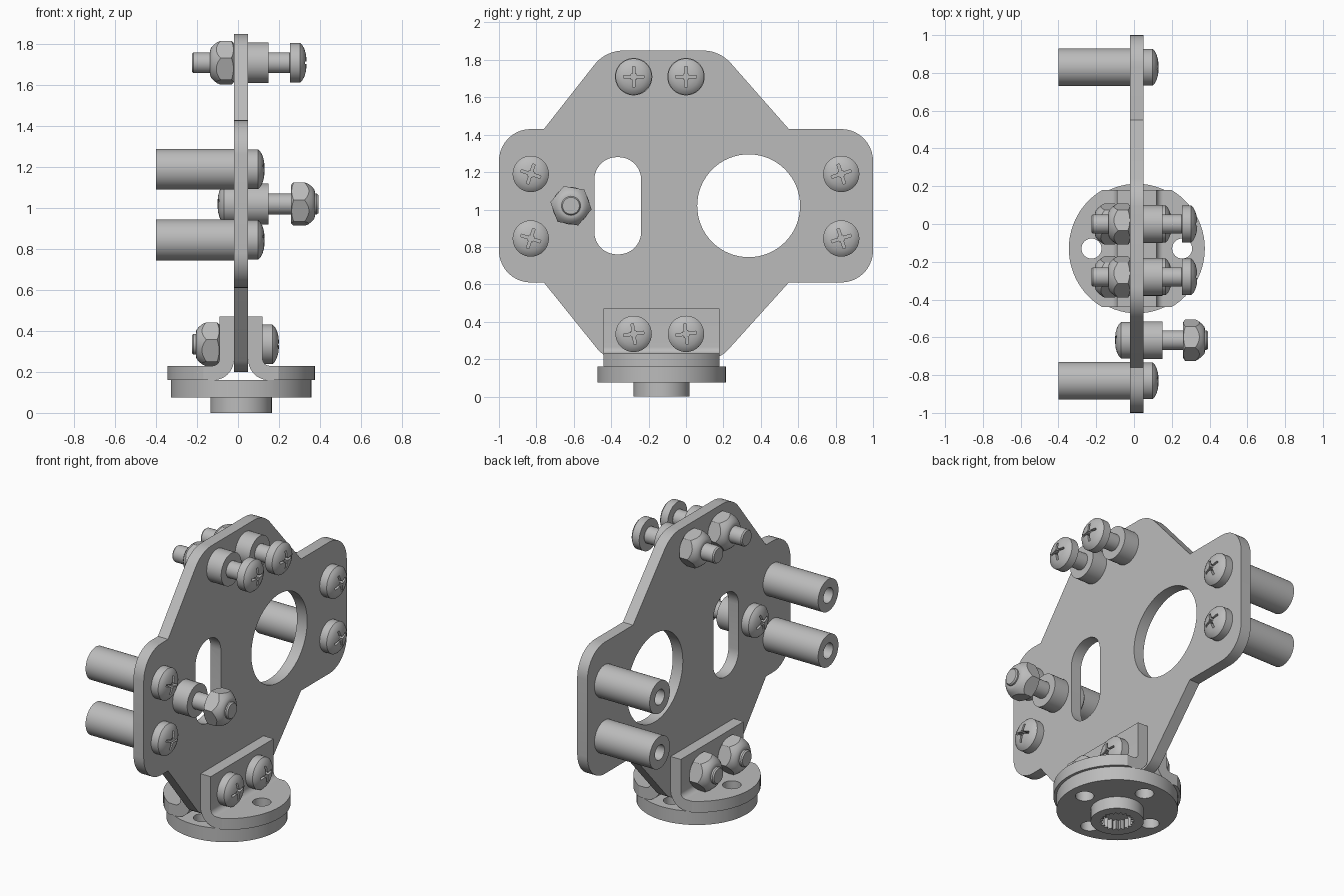
import bpy, bmesh, math
from mathutils import Matrix, Vector

cube = bpy.data.objects.get("Cube")
if cube:
    bpy.data.objects.remove(cube, do_unlink=True)

steel = bpy.data.materials.new("grey metal")
steel.use_nodes = True
GREY = (0.5, 0.5, 0.5, 1)
steel.diffuse_color = GREY
steel.node_tree.nodes["Principled BSDF"].inputs["Base Color"].default_value = GREY

CX, CY = 0.015, -0.13          # centre of the plate thickness and of the base
FRONT, BACK = 0.05, -0.02      # plate surfaces


def add(name, verts, faces):
    bm = bmesh.new()
    vs = [bm.verts.new(v) for v in verts]
    for f in faces:
        bm.faces.new([vs[i] for i in f])
    bmesh.ops.recalc_face_normals(bm, faces=bm.faces)
    mesh = bpy.data.meshes.new(name)
    bm.to_mesh(mesh)
    bm.free()
    mesh.materials.append(steel)
    ob = bpy.data.objects.new(name, mesh)
    bpy.context.collection.objects.link(ob)
    return ob


def prism(name, outline, axis, lo, hi):
    """Extrude a 2D outline along an axis."""
    put = {"x": lambda a, b, h: (h, a, b),
           "y": lambda a, b, h: (a, h, b),
           "z": lambda a, b, h: (a, b, h)}[axis]
    n = len(outline)
    verts = [put(a, b, h) for h in (lo, hi) for a, b in outline]
    faces = [list(range(n)), list(range(n, 2 * n))]
    faces += [[i, (i + 1) % n, n + (i + 1) % n, n + i] for i in range(n)]
    return add(name, verts, faces)


def lathe(name, profile, n=40):
    """Revolve (x, radius) points around the x axis, capped at both ends."""
    verts = [(x, r * math.cos(math.tau * i / n), r * math.sin(math.tau * i / n))
             for x, r in profile for i in range(n)]
    last = (len(profile) - 1) * n
    faces = [list(range(n)), list(range(last, last + n))]
    for k in range(0, last, n):
        faces += [[k + i, k + (i + 1) % n, k + n + (i + 1) % n, k + n + i] for i in range(n)]
    return add(name, verts, faces)


def circle(a, b, r, n=48, turn=0.0):
    return [(a + r * math.cos(turn + math.tau * i / n),
             b + r * math.sin(turn + math.tau * i / n)) for i in range(n)]


def rounded(corners, steps=10):
    """Round each (a, b, radius) corner of a polygon."""
    out = []
    for i, (a, b, r) in enumerate(corners):
        p = Vector((a, b))
        if r == 0:
            out.append((a, b))
            continue
        u = (Vector(corners[i - 1][:2]) - p).normalized()
        v = (Vector(corners[(i + 1) % len(corners)][:2]) - p).normalized()
        half = u.angle(v) / 2
        c = p + (u + v).normalized() * (r / math.sin(half))
        s = p + u * (r / math.tan(half)) - c
        e = p + v * (r / math.tan(half)) - c
        sweep = s.angle_signed(e)
        a0 = math.atan2(s.y, s.x)
        for k in range(steps + 1):
            t = a0 - sweep * k / steps
            out.append((c.x + r * math.cos(t), c.y + r * math.sin(t)))
    return out


def cut(ob, tool, op="DIFFERENCE"):
    """Apply a boolean and remove the tool."""
    m = ob.modifiers.new("cut", "BOOLEAN")
    m.operation, m.solver, m.object = op, "EXACT", tool
    bpy.context.view_layer.update()
    mesh = bpy.data.meshes.new_from_object(
        ob.evaluated_get(bpy.context.evaluated_depsgraph_get()))
    ob.modifiers.clear()
    ob.data = mesh
    bpy.data.objects.remove(tool, do_unlink=True)


def smooth(ob):
    ob.data.shade_smooth()
    ob.data.set_sharp_from_angle(angle=math.radians(28))


# Main plate with a round window and a slot
half = [(0.31, 1.85, 0.2), (0.67, 1.43, 0)]
plate_outline = rounded([
    (-0.43, 1.85, 0.2), (0.18, 1.85, 0.2), (0.55, 1.43, 0), (1, 1.43, 0.17),
    (1, 0.61, 0.17), (0.55, 0.61, 0), (0.18, 0.2, 0.15), (-0.43, 0.2, 0.15),
    (-0.76, 0.61, 0), (-1, 0.61, 0.17), (-1, 1.43, 0.17), (-0.76, 1.43, 0)])
plate = prism("main_plate", plate_outline, "x", BACK, FRONT)
cut(plate, prism("window", circle(0.335, 1.02, 0.275, 64), "x", -1, 1))
cut(plate, prism("slot", rounded([(-0.49, 1.28, 0.12), (-0.24, 1.28, 0.12),
                                  (-0.24, 0.76, 0.12), (-0.49, 0.76, 0.12)]), "x", -1, 1))
smooth(plate)

# Angle brackets whose feet follow the round base
for side, name in ((1, "left_bracket"), (-1, "right_bracket")):
    shape = rounded([(0.035, 0.47, 0), (0.105, 0.47, 0), (0.105, 0.23, 0.035),
                     (0.4, 0.23, 0), (0.4, 0.16, 0), (0.035, 0.16, 0.1)])
    shape = [(CX + side * a, b) for a, b in shape]
    bracket = prism(name, shape, "y", CY - 0.31, CY + 0.31)
    cut(bracket, prism("trim", circle(CX, CY, 0.36, 72), "z", 0, 1), "INTERSECT")
    cut(bracket, prism("hole", circle(CX + side * 0.24, CY, 0.053, 32), "z", 0, 0.4))
    smooth(bracket)

# Round base with four holes, hub and toothed socket
base = prism("base_disc", circle(CX, CY, 0.343, 72), "z", 0.075, 0.16)
for q in range(4):
    t = q * math.pi / 2
    cut(base, prism("hole", circle(CX + 0.24 * math.cos(t), CY + 0.24 * math.sin(t), 0.053, 32),
                    "z", 0, 0.4))
hub = prism("hub", circle(CX, CY, 0.15), "z", 0, 0.075)
TEETH = 20
socket = []
for i in range(TEETH * 2):
    r = 0.1 if i % 2 else 0.08
    t = math.tau * i / (TEETH * 2)
    socket.append((CX + r * math.cos(t), CY + r * math.sin(t)))
cut(hub, prism("socket", socket, "z", -0.05, 0.06))
smooth(base)
smooth(hub)

# Master fastener parts, lying along +x with their seat at x = 0
head = lathe("screw_head", [(0, 0.097), (0.048, 0.097), (0.06, 0.085), (0.07, 0.066),
                            (0.077, 0.042), (0.08, 0.015)])
for w, h in ((0.055, 0.007), (0.007, 0.055)):
    cut(head, prism("recess", [(-w, -h), (w, -h), (w, h), (-w, h)], "x", 0.045, 0.2))
cut(head, prism("recess", circle(0, 0, 0.02, 4, math.pi / 4), "x", 0.04, 0.2))
nut = prism("lock_nut", circle(0, 0, 0.112, 6), "x", -0.01, 0.2)
cut(nut, lathe("barrel", [(0, 0.094), (0.012, 0.112), (0.065, 0.112), (0.085, 0.098),
                          (0.1, 0.086), (0.112, 0.072), (0.116, 0.06)]), "INTERSECT")
spacer = lathe("spacer", [(0, 0.1), (0.1, 0.1)])
standoff = lathe("standoff", [(0, 0.1), (0.38, 0.1), (0.38, 0.047), (0.2, 0.047)])
MASTERS = (head, nut, spacer, standoff)
for ob in MASTERS:
    smooth(ob)


def place(master, name, x, y, z, facing=1, turn=0):
    ob = bpy.data.objects.new(name, master.data)
    bpy.context.collection.objects.link(ob)
    ob.matrix_world = (Matrix.Translation((x, y, z))
                       @ Matrix.Rotation(0 if facing > 0 else math.pi, 4, "Z")
                       @ Matrix.Rotation(math.radians(turn), 4, "X"))


def shaft(name, x0, x1, y, z):
    ob = lathe(name, [(x0, 0.045), (x0 + 0.008, 0.051), (x1 - 0.008, 0.051), (x1, 0.045)], 32)
    ob.location = (0, y, z)
    smooth(ob)


# Standoffs at the wings
for y, side in ((-0.83, "front"), (0.83, "rear")):
    for z, level in ((1.19, "upper"), (0.845, "lower")):
        tag = f"{side}_{level}"
        place(standoff, tag + "_standoff", BACK, y, z, -1)
        place(head, tag + "_screw_head", FRONT, y, z, 1, -18 if y < 0 else 18)

# Screws at the top and through the brackets
for y, side, turn in ((-0.28, "front", 0), (0, "rear", 0)):
    place(spacer, f"top_{side}_spacer", FRONT, y, 1.71)
    place(head, f"top_{side}_screw_head", 0.255, y, 1.71, 1, turn)
    place(nut, f"top_{side}_nut", BACK, y, 1.71, -1, 12)
    shaft(f"top_{side}_shaft", -0.225, 0.26, y, 1.71)
    place(head, f"bracket_{side}_screw_head", 0.12, y, 0.335, 1, 8)
    place(nut, f"bracket_{side}_nut", -0.09, y, 0.335, -1, 12)
    shaft(f"bracket_{side}_shaft", -0.225, 0.13, y, 0.335)

# Reversed screw beside the slot
place(head, "slot_screw_head", BACK, -0.615, 1.02, -1, 20)
place(spacer, "slot_spacer", FRONT, -0.615, 1.02)
place(nut, "slot_nut", 0.26, -0.615, 1.02, 1, -10)
shaft("slot_shaft", -0.03, 0.392, -0.615, 1.02)

for ob in MASTERS:
    bpy.data.objects.remove(ob, do_unlink=True)
